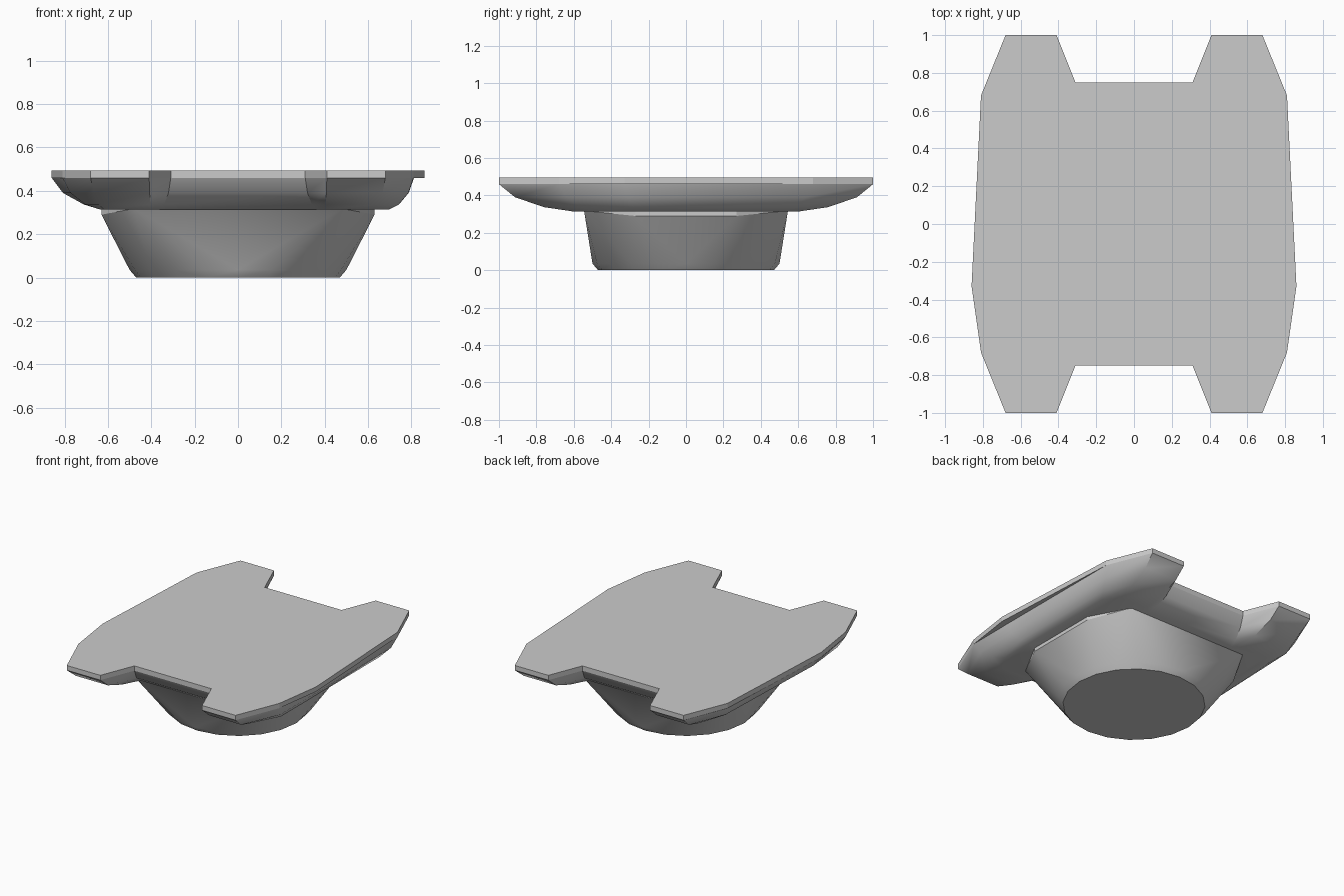
import bpy, bmesh, math

if "Cube" in bpy.data.objects:
    bpy.data.objects.remove(bpy.data.objects["Cube"])


def finish(name, bm, smooth=None):
    bmesh.ops.recalc_face_normals(bm, faces=bm.faces)
    mesh = bpy.data.meshes.new(name)
    bm.to_mesh(mesh)
    bm.free()
    ob = bpy.data.objects.new(name, mesh)
    bpy.context.collection.objects.link(ob)
    if smooth:
        bpy.ops.object.select_all(action='DESELECT')
        ob.select_set(True)
        bpy.context.view_layer.objects.active = ob
        bpy.ops.object.shade_smooth_by_angle(angle=math.radians(smooth))
    return ob


def loft(name, rings, smooth=None):
    bm = bmesh.new()
    loops = [[bm.verts.new(p) for p in r] for r in rings]
    n = len(loops[0])
    for a, b in zip(loops, loops[1:]):
        for i in range(n):
            j = (i + 1) % n
            bm.faces.new((a[i], a[j], b[j], b[i]))
    bm.faces.new(loops[0])
    bm.faces.new(loops[-1])
    return finish(name, bm, smooth)


def both_sides(right, left):
    return right + [(-x, y) for x, y in reversed(left)]


# Outline of one half, back notch to front notch
half = [(.31, .75), (.41, 1), (.68, 1), (.81, .68), (.86, -.33),
        (.81, -.68), (.68, -1), (.41, -1), (.31, -.75)]
outline = both_sides(half, half)

# Flat top plate
loft("top_plate", [[(x, y, z) for x, y in outline] for z in (.46, .495)])

# Rounded underside: right flank is steeper than the left one
right_top = [(min(x, .812), y) for x, y in half]
foot_back = [(.36, .57), (.40, .61), (.62, .61)]
foot_front = [(x, -y) for x, y in reversed(foot_back)]
left_low = foot_back + [(.64, .5), (.62, -.25), (.64, -.5)] + foot_front
right_low = foot_back + [(.70, .5), (.70, -.25), (.70, -.5)] + foot_front
top = both_sides(right_top, half)
low = both_sides(right_low, left_low)
rings = []
for t, z in ((0, .46), (.22, .39), (.62, .337), (1, .315)):
    rings.append([(a[0] + (b[0] - a[0]) * t, a[1] + (b[1] - a[1]) * t, z)
                  for a, b in zip(top, low)])
loft("underside", rings, 35)

# Foot: round base blending into an eight-sided rim
bm = bmesh.new()
for r, z in ((.47, 0), (.5, .035)):
    for i in range(20):
        a = math.tau * i / 20
        bm.verts.new((r * math.cos(a), r * math.sin(a), z))
for sx in (-1, 1):
    for sy in (-1, 1):
        for x, y, z in ((.48, .545, .318), (.63, .27, .29), (.63, .27, .318)):
            bm.verts.new((sx * x, sy * y, z))
bmesh.ops.convex_hull(bm, input=bm.verts)
bmesh.ops.dissolve_limit(bm, angle_limit=.01, verts=bm.verts, edges=bm.edges)
finish("foot", bm, 25)
